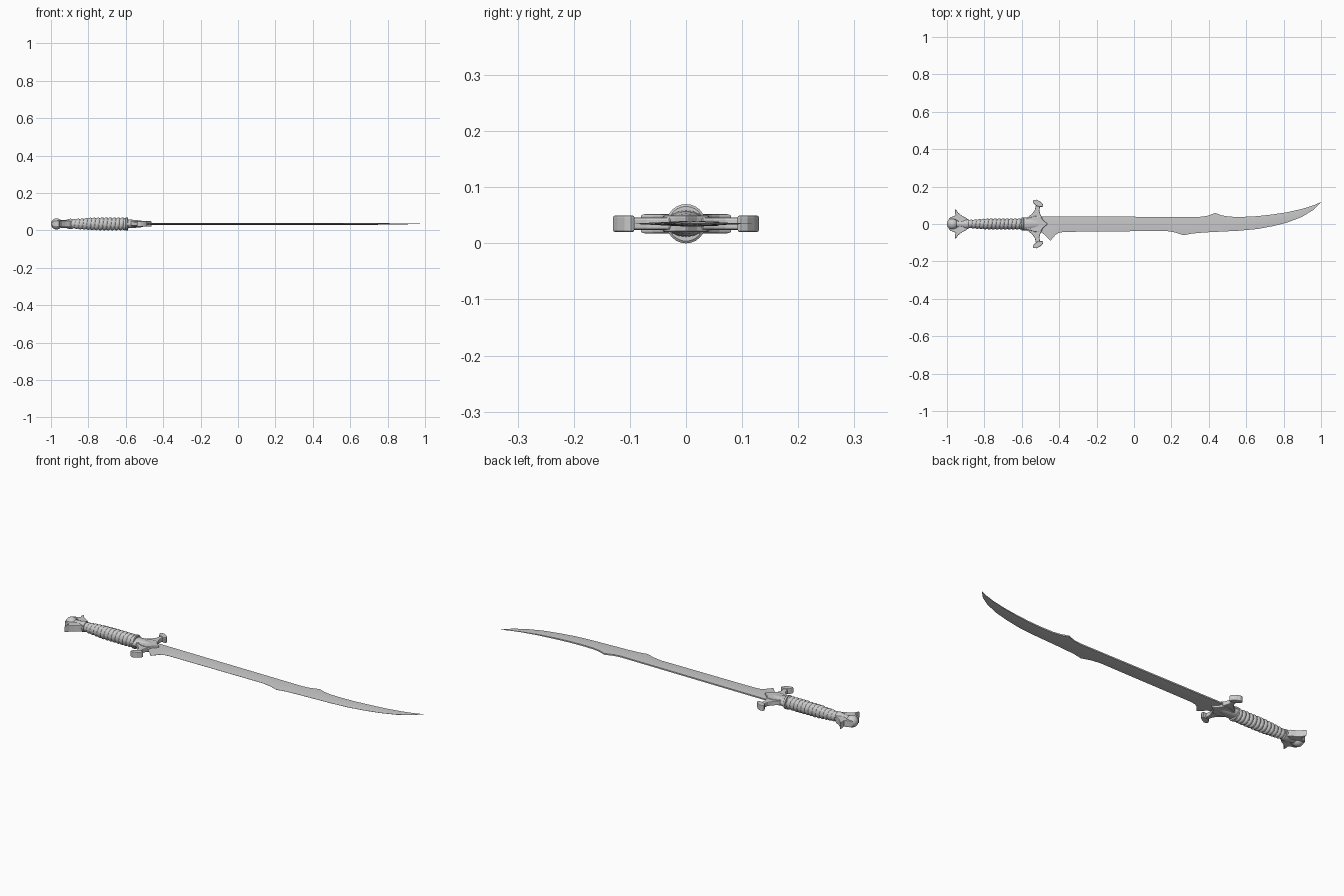
import bpy, bmesh
from math import sin, cos, pi, tau

if "Cube" in bpy.data.objects:
    bpy.data.objects.remove(bpy.data.objects["Cube"])

ZC = 0.035  # mid-plane height of the sword


def finish(name, bm, smooth=None):
    bmesh.ops.recalc_face_normals(bm, faces=bm.faces)
    mesh = bpy.data.meshes.new(name)
    bm.to_mesh(mesh)
    bm.free()
    ob = bpy.data.objects.new(name, mesh)
    bpy.context.collection.objects.link(ob)
    ob.location.z = ZC
    bpy.ops.object.select_all(action='DESELECT')
    ob.select_set(True)
    bpy.context.view_layer.objects.active = ob
    if smooth:
        bpy.ops.object.shade_smooth_by_angle(angle=smooth)
    return ob


def loft(name, rings, smooth):
    """Skin a list of closed rings and cap both ends."""
    bm = bmesh.new()
    loops = [[bm.verts.new(p) for p in ring] for ring in rings]
    n = len(rings[0])
    for a, b in zip(loops, loops[1:]):
        for i in range(n):
            j = (i + 1) % n
            bm.faces.new((a[i], a[j], b[j], b[i]))
    bm.faces.new(loops[0])
    bm.faces.new(loops[-1])
    return finish(name, bm, smooth)


def plate(name, outline, half, bevel):
    """Extrude an xy outline symmetrically about the mid-plane, with bevelled rims."""
    bm = bmesh.new()
    face = bm.faces.new([bm.verts.new((x, y, -half)) for x, y in outline])
    ext = bmesh.ops.extrude_face_region(bm, geom=[face])
    bmesh.ops.translate(bm, vec=(0, 0, 2 * half),
                        verts=[v for v in ext['geom'] if isinstance(v, bmesh.types.BMVert)])
    ob = finish(name, bm)
    mod = ob.modifiers.new('rim', 'BEVEL')
    mod.width = bevel
    mod.segments = 2
    mod.limit_method = 'ANGLE'
    mod.angle_limit = 1.2
    return ob


def interp(points, x):
    for (x0, y0), (x1, y1) in zip(points, points[1:]):
        if x <= x1:
            return y0 + (y1 - y0) * (x - x0) / (x1 - x0)
    return points[-1][1]


# Blade: thick back, central ridge, sharp belly
back = [(-.55, .04), (.35, .038), (.39, .043), (.435, .059), (.47, .046), (.51, .039),
        (.58, .038), (.66, .042), (.74, .051), (.82, .063), (.9, .081), (.96, .1), (1, .117)]
belly = [(-.55, -.042), (-.495, -.045), (-.475, -.06), (-.447, -.09), (-.42, -.058), (-.4, -.046),
         (-.37, -.042), (.17, -.037), (.22, -.045), (.265, -.06), (.31, -.051), (.38, -.045),
         (.56, -.036), (.66, -.027), (.74, -.012), (.82, .008), (.9, .039), (.96, .076), (1, .116)]
rings = []
for x in sorted({p[0] for p in back + belly}):
    t, b = interp(back, x), interp(belly, x)
    k = min(1, (1.02 - x) / .3)
    mid = t - min(.04, .5 * (t - b))
    rings.append([(x, t, .0035 * k), (x, mid, .005 * k), (x, b, .0005),
                  (x, b, -.0005), (x, mid, -.005 * k), (x, t, -.0035 * k)])
loft('blade', rings, .35)

# Grip: swelling core with a raised spiral wrap
core = [(-.9, .023), (-.86, .027), (-.78, .033), (-.7, .034), (-.59, .033)]
rings = []
for i in range(133):
    x = -.9 + .31 * i / 132
    ring = []
    for j in range(32):
        a = tau * j / 32
        wrap = abs(sin(pi * x / .0215 + a / 2))
        r = interp(core, x) * (.87 + .16 * wrap)
        ring.append((x, .88 * r * cos(a), r * sin(a)))
    rings.append(ring)
loft('grip_wrap', rings, .6)


def turned(name, profile, sides=24, flat=1):
    loft(name, [[(x, r * flat * cos(tau * j / sides), r * sin(tau * j / sides))
                 for j in range(sides)] for x, r in profile], .6)


# Collars at both ends of the grip
turned('grip_collar', [(-.602, .031), (-.6, .035), (-.59, .035), (-.587, .031)])
turned('pommel_neck', [(-.95, .02), (-.935, .022), (-.92, .021), (-.905, .026),
                       (-.895, .028), (-.885, .026)])

# Pommel ball
bm = bmesh.new()
bmesh.ops.create_uvsphere(bm, u_segments=24, v_segments=14, radius=.03)
bmesh.ops.translate(bm, vec=(-.97, 0, 0), verts=bm.verts)
finish('pommel_ball', bm, .6)

# Guard hub: pointed body that carries the arms and clasps the blade
hub = [(-.592, .024), (-.56, .033), (-.53, .042), (-.5, .04), (-.485, .02), (-.46, 0)]
plate('guard_hub', hub + [(x, -y) for x, y in hub[-2::-1]], .015, .004)
turned('guard_boss', [(-.6, .024), (-.56, .022), (-.52, .018), (-.47, .005)], 16, 1.5)

# Mirrored parts: guard arms, flared caps, pommel claws
arm = [(-.585, .015), (-.57, .035), (-.545, .055), (-.53, .075), (-.525, .1),
       (-.502, .095), (-.506, .07), (-.5, .05), (-.49, .03), (-.5, .01)]
cap = [(-.542, .122), (-.535, .128), (-.522, .13), (-.505, .122), (-.49, .11), (-.484, .098),
       (-.49, .092), (-.505, .092), (-.522, .097), (-.535, .108)]
claw = [(-.885, .02), (-.9, .034), (-.922, .046), (-.94, .06), (-.955, .082), (-.957, .062),
        (-.953, .047), (-.965, .041), (-.98, .037), (-.994, .025), (-.975, .027),
        (-.955, .024), (-.94, .014), (-.93, .008), (-.9, .008)]
for side, s in (('left', 1), ('right', -1)):
    for part, outline, half, bevel in (('guard_arm', arm, .011, .004),
                                       ('guard_cap', cap, .015, .004),
                                       ('pommel_claw', claw, .017, .003)):
        plate(f'{part}_{side}', [(x, s * y) for x, y in outline], half, bevel)
